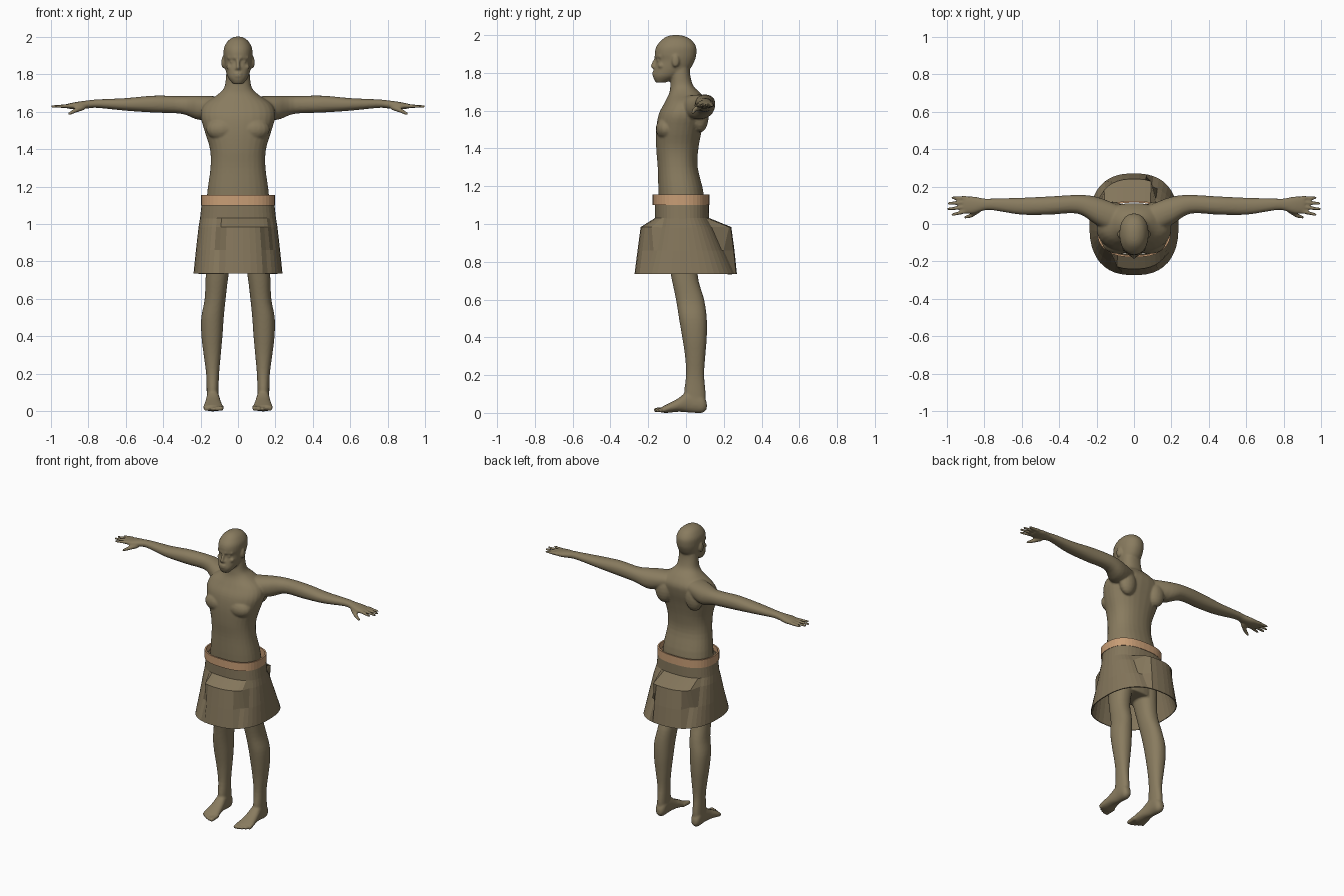
import bpy, bmesh, math
from mathutils import Matrix, Vector

default_cube = bpy.data.objects.get("Cube")
if default_cube:
    bpy.data.objects.remove(default_cube, do_unlink=True)


def make_material(name, colour):
    material = bpy.data.materials.new(name)
    material.use_nodes = True
    rgba = (*colour, 1)
    material.diffuse_color = rgba
    shader = next(n for n in material.node_tree.nodes if n.type == 'BSDF_PRINCIPLED')
    shader.inputs["Base Color"].default_value = rgba
    shader.inputs["Roughness"].default_value = 0.8
    return material


skin = make_material("olive skin", (0.25, 0.20, 0.115))
cloth = make_material("brown cloth", (0.23, 0.18, 0.105))
leather = make_material("tan leather", (0.58, 0.34, 0.18))


def finish(name, bm, material):
    bmesh.ops.recalc_face_normals(bm, faces=bm.faces)
    mesh = bpy.data.meshes.new(name)
    bm.to_mesh(mesh)
    bm.free()
    mesh.materials.append(material)
    obj = bpy.data.objects.new(name, mesh)
    bpy.context.collection.objects.link(obj)
    return obj


def oval(low_a, high_a, low_b, high_b, count, power):
    """Points of a rounded box-like oval that fills the given ranges."""
    points = []
    for i in range(count):
        angle = math.tau * (i + 0.5) / count
        c, s = math.cos(angle), math.sin(angle)
        a = math.copysign(abs(c) ** (2 / power), c)
        b = math.copysign(abs(s) ** (2 / power), s)
        points.append(((low_a + high_a + a * (high_a - low_a)) / 2,
                       (low_b + high_b + b * (high_b - low_b)) / 2))
    return points


def smooth_rings(rings, steps=4):
    """Add in-between cross-sections along a smooth curve."""
    result = []
    for i in range(len(rings) - 1):
        before, start, end = rings[max(i - 1, 0)], rings[i], rings[i + 1]
        after = rings[min(i + 2, len(rings) - 1)]
        for k in range(steps):
            t = k / steps
            result.append([q + t / 2 * (r - p + t * (2 * p - 5 * q + 4 * r - s
                           + t * (3 * (q - r) + s - p)))
                           for p, q, r, s in zip(before, start, end, after)])
    return result + [rings[-1]]


def bridge(bm, loops, capped):
    for lower, upper in zip(loops, loops[1:]):
        for i in range(len(lower)):
            j = (i + 1) % len(lower)
            bm.faces.new((lower[i], lower[j], upper[j], upper[i]))
    if capped:
        bm.faces.new(loops[0])
        bm.faces.new(loops[-1])


def loft(bm, axis, rings, side=1, power=2.2, count=28):
    """Rings hold a position on the axis, then the ranges on the other two axes."""
    loops = []
    for t, *ranges in smooth_rings(rings):
        loop = []
        for a, b in oval(*ranges, count, power):
            x, y, z = {'x': (t, a, b), 'y': (a, t, b), 'z': (a, b, t)}[axis]
            loop.append(bm.verts.new((x * side, y, z)))
        loops.append(loop)
    bridge(bm, loops, True)


def blob(bm, centre, size):
    matrix = Matrix.Translation(centre) @ Matrix.Diagonal((*size, 1))
    bmesh.ops.create_uvsphere(bm, u_segments=16, v_segments=10, radius=1, matrix=matrix)


def rod(bm, start, end, radius, tip, side=1):
    """Round-ended tapered rod, for fingers, toes and small features."""
    start, end = Vector(start), Vector(end)
    start.x *= side
    end.x *= side
    along = end - start
    turn = along.to_track_quat('Z', 'Y').to_matrix().to_4x4()
    bmesh.ops.create_cone(bm, cap_ends=True, segments=12, radius1=radius, radius2=tip,
                          depth=along.length,
                          matrix=Matrix.Translation((start + end) / 2) @ turn)
    blob(bm, start, [radius] * 3)
    blob(bm, end, [tip] * 3)


def both(centre, low, high, *rest):
    return (centre, low, high, *rest)


body = bmesh.new()

# Torso and neck: height, half width, front, back
torso = [(.82, .14, -.10, .07), (1, .165, -.13, .085), (1.15, .166, -.145, .095),
         (1.3, .147, -.15, .062), (1.4, .15, -.158, .066), (1.5, .18, -.158, .085),
         (1.58, .2, -.145, .105), (1.64, .18, -.115, .11), (1.69, .11, -.09, .08),
         (1.73, .073, -.083, .04), (1.79, .064, -.08, .022), (1.85, .06, -.08, .02)]
loft(body, 'z', [(z, -w, w, f, b) for z, w, f, b in torso], power=2.3)

# Skull and jaw
head = [(1.748, .026, -.16, -.11), (1.78, .052, -.174, -.04), (1.82, .066, -.168, .02),
        (1.865, .073, -.157, .046), (1.9, .077, -.165, .055), (1.94, .075, -.157, .053),
        (1.975, .056, -.128, .028), (1.993, .033, -.1, -.005), (2, .013, -.07, -.035)]
loft(body, 'z', [(z, -w, w, f, b) for z, w, f, b in head])

# Nose and lips
rod(body, (0, -.158, 1.88), (0, -.178, 1.836), .008, .01)
blob(body, (0, -.167, 1.83), (.018, .013, .009))
for height in (1.803, 1.79):
    blob(body, (0, -.168, height), (.024, .011, .006))

for side in (-1, 1):
    # Brow, eye, cheek and ear
    rod(body, (.012, -.158, 1.888), (.05, -.137, 1.887), .01, .009, side)
    blob(body, (side * .03, -.146, 1.866), (.013, .009, .007))
    blob(body, (side * .045, -.133, 1.838), (.018, .016, .014))
    blob(body, (side * .079, -.055, 1.863), (.01, .02, .033))

    # Chest muscle and shoulder blade
    blob(body, (side * .085, -.105, 1.505), (.085, .055, .06))
    blob(body, (side * .115, .075, 1.57), (.06, .045, .085))

    # Arm and palm, from shoulder to knuckles
    loft(body, 'x', [(.08, -.06, .1, 1.58, 1.68), (.2, -.005, .145, 1.555, 1.685),
                     (.3, .055, .155, 1.588, 1.683), (.45, .05, .147, 1.595, 1.685),
                     (.6, .05, .14, 1.605, 1.672), (.75, .073, .136, 1.62, 1.665),
                     (.8, .072, .136, 1.617, 1.66), (.86, .055, .147, 1.612, 1.652),
                     (.91, .057, .147, 1.616, 1.642)], side)

    # Fingers and thumb
    for i, reach in enumerate((.968, .99, .988, .968)):
        rod(body, (.9, .067 + i * .024, 1.63), (reach, .05 + i * .03, 1.627),
            .0115, .008, side)
    rod(body, (.83, .075, 1.622), (.87, .045, 1.605), .016, .012, side)
    rod(body, (.87, .045, 1.605), (.902, .035, 1.588), .012, .008, side)

    # Leg
    loft(body, 'z', [(.04, .105, .168, .005, .1), (.1, .104, .167, -.01, .104),
                     (.2, .101, .17, 0, .096), (.3, .092, .183, -.005, .102),
                     (.4, .083, .195, -.02, .11), (.5, .076, .196, -.037, .11),
                     (.6, .066, .178, -.053, .096), (.73, .05, .172, -.08, .062),
                     (.9, .02, .165, -.11, .075)], side)

    # Foot and toes
    loft(body, 'y', [(.11, .12, .152, .02, .055), (.085, .103, .167, 0, .1),
                     (.02, .1, .168, .002, .12), (-.04, .09, .176, .006, .078),
                     (-.1, .08, .185, 0, .046), (-.128, .085, .182, .002, .032)], side)
    for i in range(5):
        x = .09 + i * .021
        thick = .015 - i * .0015
        rod(body, (x, -.1, .02), (x, -.158 + i * i * .0025, thick), thick, thick * .85, side)

figure = finish("body", body, skin)
fuse = figure.modifiers.new("fuse", 'REMESH')
fuse.mode = 'VOXEL'
fuse.voxel_size = 0.0065
fuse.use_smooth_shade = True
soften = figure.modifiers.new("soften", 'SMOOTH')
soften.factor = 0.5
soften.iterations = 3


def shell(name, loops, material, thickness):
    """Open band of flat faces with a little thickness."""
    bm = bmesh.new()
    bridge(bm, [[bm.verts.new(p) for p in loop] for loop in loops], False)
    obj = finish(name, bm, material)
    wall = obj.modifiers.new("wall", 'SOLIDIFY')
    wall.thickness = thickness
    wall.offset = 0
    return obj


def skirt_loop(height, half, front, back, flap=None):
    """Skirt ring; the front and back flaps push out to the flap depth, turned half round."""
    points = oval(-half, half, front, back, 44, 2.5)
    if flap:
        depth, inner, outer = flap
        pushed = oval(-half, half, -depth, depth, 44, 2.5)
        for i, (x, y) in enumerate(points):
            across = -x if y > 0 else x
            if -inner < across < outer and abs(y) > 0.06:
                points[i] = pushed[i]
    return [(x, y, height) for x, y in points]


# Skirt with raised flaps front and back
shell("skirt", [skirt_loop(1.12, .19, -.162, .118),
                skirt_loop(1.03, .2, -.162, .12),
                skirt_loop(.982, .208, -.18, .15, (.238, .09, .17)),
                skirt_loop(.86, .222, -.222, .208, (.254, .09, .125)),
                skirt_loop(.735, .235, -.27, .267)], cloth, .006)

# Belt
shell("belt", [skirt_loop(z, .193, -.172, .119) for z in (1.1, 1.155)], leather, .01)
